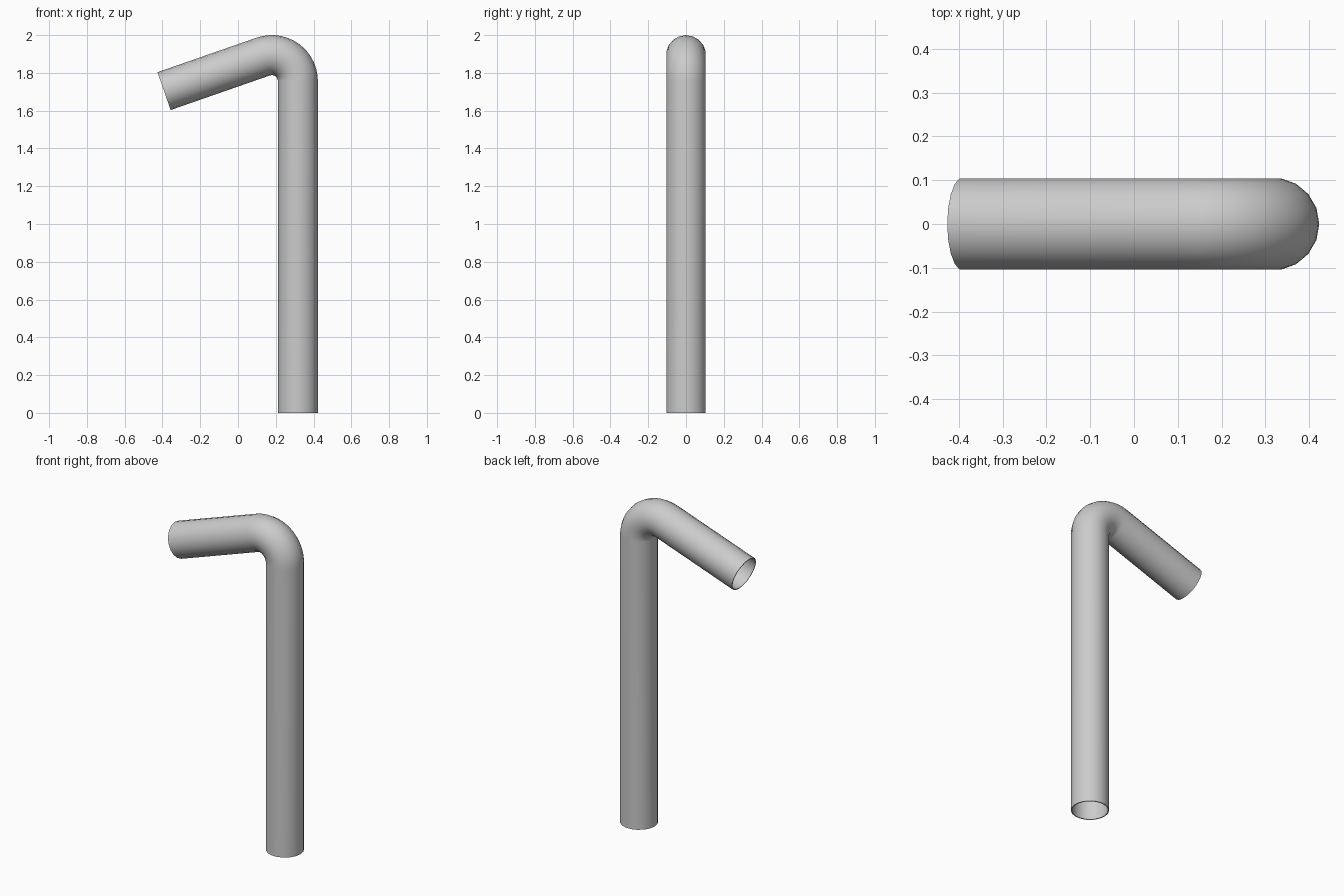
import bpy, bmesh
from math import sin, cos, pi, radians

if "Cube" in bpy.data.objects:
    bpy.data.objects.remove(bpy.data.objects["Cube"])

SIDES, R, WALL = 18, 0.106, 0.006
BEND_R, CX, CZ = 0.138, 0.179, 1.756
TURN, BEND_STEPS = 109.2, 14
ARM = 0.556

# Centreline stations: (x, z, turn angle)
path = [(CX + BEND_R, 0.0, 0.0)]
for i in range(BEND_STEPS + 1):
    a = radians(TURN * i / BEND_STEPS)
    path.append((CX + BEND_R * cos(a), CZ + BEND_R * sin(a), a))
x, z, a = path[-1]
path.append((x - ARM * sin(a), z + ARM * cos(a), a))

bm = bmesh.new()


def tube_rings(radius):
    rings = []
    for px, pz, t in path:
        ring = []
        for k in range(SIDES):
            u = radius * cos(2 * pi * k / SIDES)
            v = radius * sin(2 * pi * k / SIDES)
            ring.append(bm.verts.new((px + u * cos(t), v, pz + u * sin(t))))
        rings.append(ring)
    return rings


def bridge(a, b):
    for k in range(SIDES):
        n = (k + 1) % SIDES
        bm.faces.new((a[k], a[n], b[n], b[k]))


# Outer skin, inner skin and the two open rims
outer, inner = tube_rings(R), tube_rings(R - WALL)
for skin in (outer, inner):
    for a, b in zip(skin, skin[1:]):
        bridge(a, b)
bridge(outer[0], inner[0])
bridge(outer[-1], inner[-1])
bmesh.ops.recalc_face_normals(bm, faces=bm.faces)

mesh = bpy.data.meshes.new("bent_pipe")
bm.to_mesh(mesh)
bm.free()
pipe = bpy.data.objects.new("bent_pipe", mesh)
bpy.context.collection.objects.link(pipe)
bpy.context.view_layer.objects.active = pipe
pipe.select_set(True)
bpy.ops.object.shade_smooth_by_angle(angle=radians(40))
